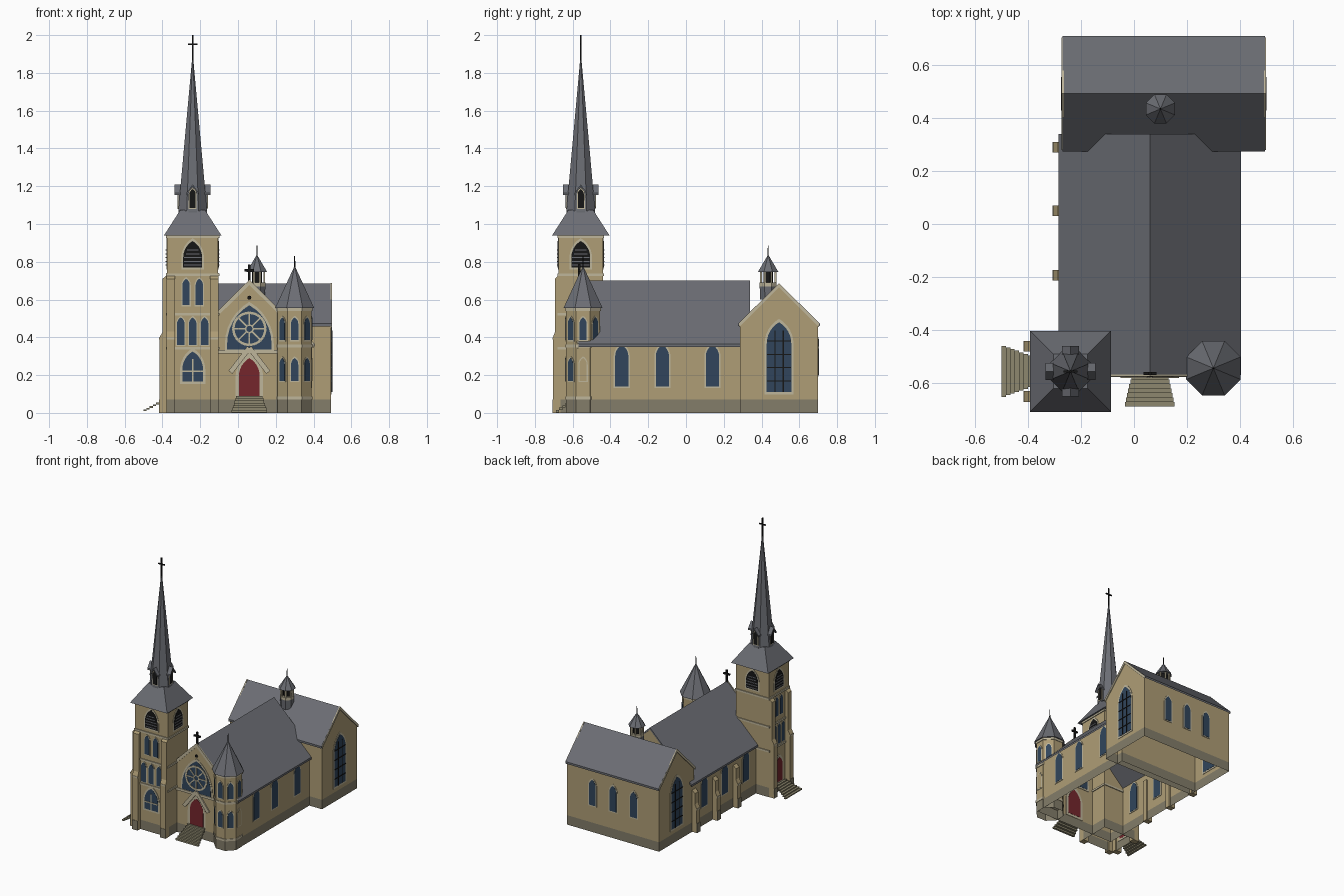
import bpy, bmesh
from math import sin, cos, pi, radians, sqrt
from mathutils import Vector, Matrix

if "Cube" in bpy.data.objects:
    bpy.data.objects.remove(bpy.data.objects["Cube"])

Z = Vector((0, 0, 1))
FRONT, RIGHT, BACK, LEFT = -90, 180, 90, 0


def material(name, hexcode):
    rgb = [(int(hexcode[i:i + 2], 16) / 255) ** 2.2 for i in (0, 2, 4)]
    m = bpy.data.materials.new(name)
    m.use_nodes = True
    m.diffuse_color = (*rgb, 1)
    m.node_tree.nodes["Principled BSDF"].inputs["Base Color"].default_value = (*rgb, 1)
    return m


wall = material("sandstone", "AD9C75")
base = material("foundation_stone", "827C69")
trim = material("pale_trim", "BDB499")
slate = material("slate", "6B6D73")
glass = material("blue_glass", "34475C")
red = material("red_door", "742A30")
black = material("black_iron", "1C1C1C")
stone = material("step_stone", "8C866E")


def finish(name, bm, mats):
    me = bpy.data.meshes.new(name)
    bm.to_mesh(me)
    bm.free()
    for m in mats:
        me.materials.append(m)
    ob = bpy.data.objects.new(name, me)
    bpy.context.collection.objects.link(ob)
    return ob


def open_shell(bm):
    """Remove top and bottom, colour the plinth by height."""
    bmesh.ops.recalc_face_normals(bm, faces=bm.faces[:])
    bm.normal_update()
    bmesh.ops.delete(bm, geom=[f for f in bm.faces if abs(f.normal.z) > .3], context='FACES')
    bmesh.ops.bisect_plane(bm, geom=bm.verts[:] + bm.edges[:] + bm.faces[:],
                           plane_co=(0, 0, .07), plane_no=Z)
    for f in bm.faces:
        f.material_index = int(f.calc_center_median().z < .07)


def slab(name, pts, origin, ax, ay, depth, mat, shell=False):
    """Extrude a 2D outline, centred on its plane."""
    bm = bmesh.new()
    az = ax.cross(ay)
    o = Vector(origin) - az * depth / 2
    face = bm.faces.new([bm.verts.new(o + ax * p[0] + ay * p[1]) for p in pts])
    ext = bmesh.ops.extrude_face_region(bm, geom=[face])
    bmesh.ops.translate(bm, vec=az * depth,
                        verts=[v for v in ext["geom"] if isinstance(v, bmesh.types.BMVert)])
    bmesh.ops.recalc_face_normals(bm, faces=bm.faces[:])
    if shell:
        open_shell(bm)
    return finish(name, bm, [mat, base] if shell else [mat])


def axes(angle):
    a = radians(angle)
    return Vector((cos(a), sin(a), 0)), Vector((-sin(a), cos(a), 0))


def plate(name, pts, origin, angle, mat, depth=.004, out=.006):
    n, u = axes(angle)
    return slab(name, pts, Vector(origin) + n * out, u, Z, depth, mat)


def rect(x0, x1, y0, y1):
    return [(x0, y0), (x1, y0), (x1, y1), (x0, y1)]


def box(name, x, y, z, mat):
    slab(name, rect(*x, *z), (0, sum(y) / 2, 0), Vector((1, 0, 0)), Z, y[1] - y[0], mat)


def strip(a, b, w):
    a, b = Vector(a), Vector(b)
    d = (b - a).normalized() * w / 2
    s = Vector((-d.y, d.x))
    return [a - s, b - s, b + s, a + s]


def arch(w, h, lift=0):
    s = h - w * sqrt(3) / 2
    side = [(w * cos(t * pi / 18) - w / 2, s + w * sin(t * pi / 18)) for t in range(7)]
    pts = [(-w / 2, 0), (w / 2, 0)] + side + [(-x, y) for x, y in side[-2::-1]]
    return [(x, y + lift) for x, y in pts]


def window(name, origin, angle, w, h, mat=glass, f=.008):
    """Pointed opening with a pale frame, showing on both sides of the wall."""
    plate(name + "_frame", arch(w + 2 * f, h + 2.5 * f, -f), origin, angle, trim, .006, 0)
    plate(name, arch(w, h), origin, angle, mat, .009, 0)


def cone(name, c, sides, r1, r2, z0, z1, mat, shell=False):
    bm = bmesh.new()
    k = 1 / cos(pi / sides)
    m = Matrix.Translation((c[0], c[1], (z0 + z1) / 2)) @ Matrix.Rotation(pi / sides, 4, 'Z')
    bmesh.ops.create_cone(bm, cap_ends=True, segments=sides, radius1=r1 * k,
                          radius2=r2 * k, depth=z1 - z0, matrix=m)
    if shell:
        open_shell(bm)
    return finish(name, bm, [mat, base] if shell else [mat])


def gable(hw, eave, peak):
    return [(-hw, 0), (hw, 0), (hw, eave), (0, peak), (-hw, eave)]


def chevron(hw, eave, peak, t):
    return [(-hw, eave), (0, peak), (hw, eave), (hw, eave - t), (0, peak - t), (-hw, eave - t)]


def buttress(name, origin, angle, d, w, h1, h2):
    n, u = axes(angle)
    e = d * .6
    slab(name, [(-.01, 0), (d, 0), (d, h1), (e, h1 + .03), (e, h2), (-.01, h2 + .03)],
         origin, n, Z, w, wall)
    plate(name + "_cap", rect(-w / 2, w / 2, h1 - .012, h1), origin, angle, trim, .005, d)
    plate(name + "_foot", rect(-w / 2, w / 2, 0, .07), origin, angle, base, .006, d)


def stairs(name, origin, angle, count, run, rise, w, flare):
    n, u = axes(angle)
    for i in range(count):
        hw = w / 2 + flare * i
        slab(name, rect(-hw, hw, -rise, 0), Vector(origin) + n * run * (i + .5) - Z * rise * i,
             u, Z, run, stone)


def cross(name, x, y, z0, z1, t, arm):
    box(name + "_post", (x - t, x + t), (y - t, y + t), (z0, z1), black)
    za = z0 + (z1 - z0) * .68
    box(name + "_arm", (x - arm, x + arm), (y - t, y + t), (za - t, za + t), black)


X, Y = Vector((1, 0, 0)), Vector((0, 1, 0))

# Nave
nx, ny = .06, -.57
slab("nave_walls", gable(.328, .37, .685), (nx, (ny + .335) / 2, 0), X, Z, .335 - ny, wall, True)
slab("nave_roof", chevron(.345, .365, .70, .015), (nx, (ny + .34) / 2, 0), X, Z, .34 - ny, slate)
for y in (.14, -.125, -.34):
    window("nave_left_window", (nx + .328, y, .14), LEFT, .07, .22)
for y in (.17, -.07, -.32):
    window("nave_right_window", (nx - .328, y, .14), RIGHT, .07, .22)
for y in (.29, .05, -.193):
    buttress("nave_buttress", (nx - .328, y, 0), RIGHT, .037, .04, .18, .29)

# Transept
tx, ty = .1125, .4925
slab("transept_walls", gable(.207, .472, .675), (tx, ty, 0), Y, Z, .76, wall, True)
slab("transept_roof", chevron(.218, .472, .685, .015), (tx, ty, 0), Y, Z, .765, slate)
for angle, x in ((LEFT, .4925), (RIGHT, -.2675)):
    o = (x, ty, .11)
    plate("transept_coping", chevron(.212, .475 - .11, .687 - .11, .022), o, angle, trim, .008, .002)
    window("transept_window", o, angle, .13, .37, f=.012)
    for s in (-.022, .022):
        plate("transept_mullion", strip((s, 0), (s, .325), .006), o, angle, black)
    for h in (.06, .13, .2, .27):
        plate("transept_bar", strip((-.064, h), (.064, h), .005), o, angle, black)
for x in (.28, .11, -.06):
    window("transept_back_window", (x, ty + .207, .2), BACK, .055, .19)

# Roof cupola
c = (.10, .435)
cone("cupola_base", c, 8, .042, .045, .6, .67, slate)
cone("cupola_sill", c, 8, .045, .045, .67, .69, trim)
cone("cupola_core", c, 8, .026, .026, .69, .745, black)
for i in range(8):
    n, u = axes(i * 45 + 22.5)
    cone("cupola_post", Vector((*c, 0)) + n * .042, 4, .005, .005, .69, .745, trim)
cone("cupola_roof", c, 8, .055, .002, .745, .835, slate)
cone("cupola_spike", c, 6, .003, .002, .82, .885, black)

# Front gable
fo = (nx, ny, 0)
plate("front_coping", chevron(.34, .37, .705, .028), fo, FRONT, trim, .008, .002)
plate("front_string", rect(-.17, .16, .315, .333), fo, FRONT, trim)
window("rose_field", (nx, ny, .335), FRONT, .235, .235, f=.012)
hub, R = Vector((0, .445)), .085
for i in range(24):
    a, b = (Vector((cos(t * pi / 12), sin(t * pi / 12))) for t in (i, i + 1))
    plate("rose_rim", strip(hub + a * R, hub + b * R, .013), fo, FRONT, trim)
    plate("rose_hub", strip(hub + a * .02, hub + b * .02, .008), fo, FRONT, trim)
    if i % 3 == 0:
        plate("rose_spoke", strip(hub + a * .02, hub + a * R, .008), fo, FRONT, trim)
plate("gable_eye", [(.011 * cos(i * pi / 4), .61 + .011 * sin(i * pi / 4)) for i in range(8)],
      fo, FRONT, black)
window("front_door", (nx, ny, .09), FRONT, .11, .2, red, .018)
for s in (-1, 1):
    plate("door_hood", strip((s * .1, .215), (0, .345), .026), fo, FRONT, trim, .009, .008)
stairs("front_steps", (nx, ny, .09), FRONT, 7, .017, .0125, .14, .004)
cross("front_cross", nx, ny + .005, .69, .785, .006, .025)

# Corner turret
c = (.30, -.545)
cone("turret_walls", c, 8, .09, .09, 0, .56, wall, True)
for z in (.072, .345, .54):
    cone("turret_band", c, 8, .094, .094, z, z + .016, trim)
cone("turret_roof", c, 8, .103, .002, .556, .775, slate)
cone("turret_spike", c, 6, .004, .002, .75, .83, black)
for angle in (-135, -90, -45, 0, 45):
    n, u = axes(angle)
    for z in (.17, .385):
        blind = angle == 0 and z < .3
        window("turret_window", Vector((*c, z)) + n * .09, angle, .038, .12,
               wall if blind else glass, .006)

# Tower
c = (-.24, -.557)
hx, hy = .135, .118
slab("tower_walls", rect(-hx, hx, 0, .94), (*c, 0), X, Z, 2 * hy, wall, True)
for z in (.335, .515, .725, .925):
    box("tower_band", (c[0] - hx - .006, c[0] + hx + .006), (c[1] - hy - .006, c[1] + hy + .006),
        (z, z + .014), trim)
for s in (-1, 1):
    buttress("tower_front_buttress", (c[0] + s * .115, c[1] - hy, 0), FRONT, .03, .045, .4, .71)
    buttress("tower_side_buttress", (c[0] - hx, c[1] + s * .095, 0), RIGHT, .04, .04, .4, .71)
for angle, d in ((FRONT, hy), (RIGHT, hx), (BACK, hy), (LEFT, hx)):
    n, u = axes(angle)
    o = Vector((*c, 0)) + n * d
    # Belfry openings with louvres
    window("belfry_opening", o + Z * .77, angle, .1, .14, black, .01)
    for i in range(5):
        h = .782 + i * .02
        hw = .046 if i < 3 else .054 - i * .006
        plate("belfry_louvre", strip((-hw, h), (hw, h), .006), o, angle, slate)
    # Spire dormers
    q = Vector((*c, 1.06)) + n * .05
    slab("dormer_walls", gable(.022, .1, .13), q, u, Z, .05, slate)
    slab("dormer_roof", chevron(.032, .105, .15, .012), q + n * .008, u, Z, .074, slate)
    window("dormer_opening", q + n * .026 + Z * .025, angle, .032, .1, black, .005)
    # Shaft windows
    if angle in (FRONT, RIGHT):
        k = 1 if angle == FRONT else .75
        for s in (-.035, .035):
            window("tower_upper_window", o + u * s * k + Z * .57, angle, .038 * k, .14, glass, .006)
        for s in (-.063, 0, .063):
            window("tower_middle_window", o + u * s * k + Z * .36, angle, .04 * k, .145, glass, .006)
o = (c[0], c[1] - hy, .165)
window("tower_lower_window", o, FRONT, .11, .16, f=.012)
for a, b in (((0, 0), (0, .12)), ((-.055, .055), (.055, .055))):
    plate("tower_mullion", strip(a, b, .008), o, FRONT, trim)
window("side_door", (c[0] - hx, c[1], .075), RIGHT, .075, .18, red, .014)
stairs("side_steps", (c[0] - hx - .01, c[1], .072), RIGHT, 7, .0165, .009, .12, .006)
cone("tower_skirt_roof", c, 4, .153, .065, .938, 1.075, slate)
cone("spire", c, 8, .076, .004, 1.07, 1.865, slate)
cross("spire_cross", c[0], c[1], 1.85, 2.0, .004, .026)
